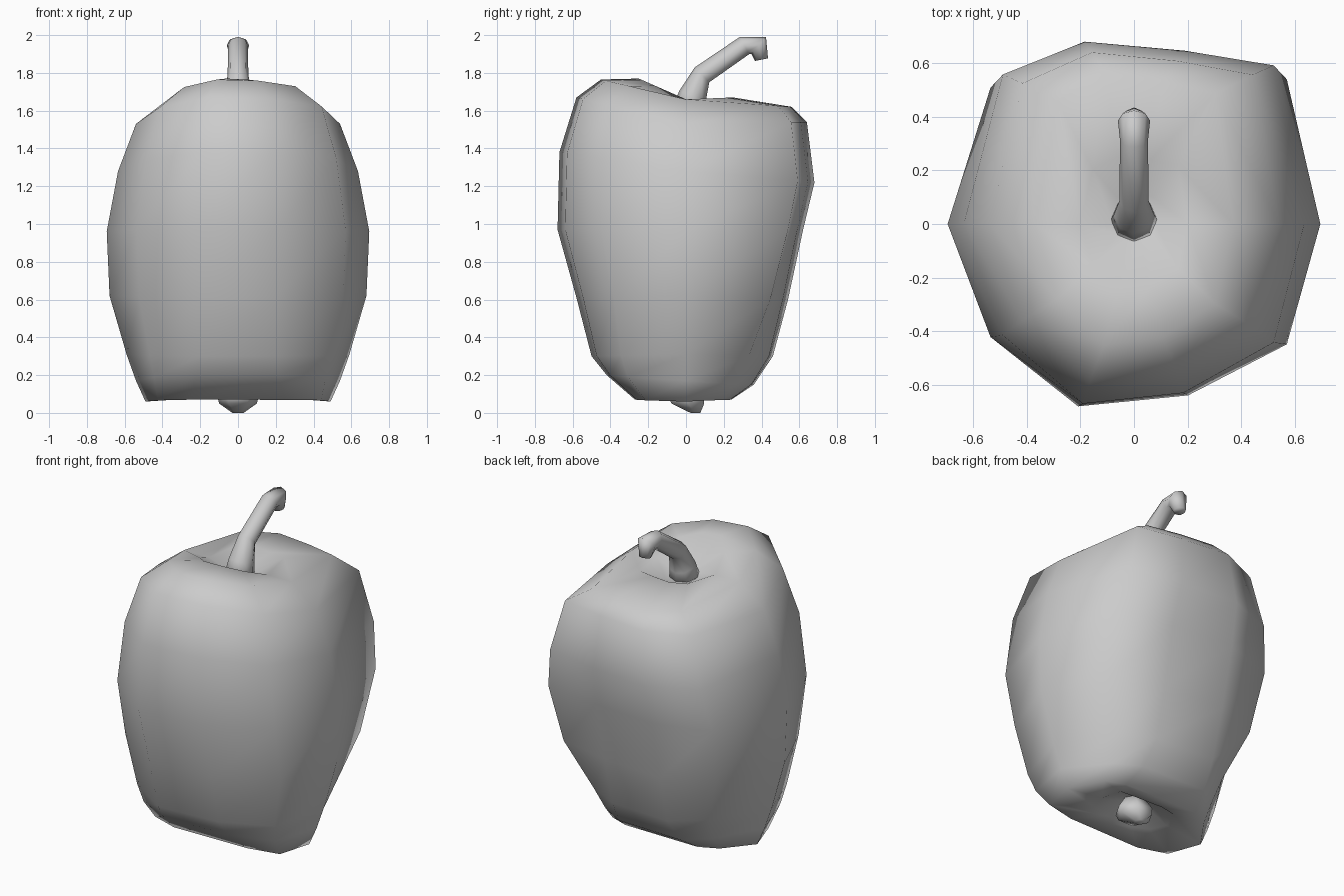
import bpy, bmesh
from math import sin, cos, pi
from mathutils import Vector

if "Cube" in bpy.data.objects:
    bpy.data.objects.remove(bpy.data.objects["Cube"])


def loft(name, rings):
    """Skin a list of equal-sized point rings and cap both ends."""
    bm = bmesh.new()
    loops = [[bm.verts.new(p) for p in ring] for ring in rings]
    n = len(loops[0])
    for a, b in zip(loops, loops[1:]):
        for i in range(n):
            j = (i + 1) % n
            bm.faces.new((a[i], a[j], b[j], b[i]))
    bm.faces.new(loops[0][::-1])
    bm.faces.new(loops[-1])
    bmesh.ops.recalc_face_normals(bm, faces=bm.faces)
    for f in bm.faces:
        f.smooth = True
    mesh = bpy.data.meshes.new(name)
    bm.to_mesh(mesh)
    bm.free()
    obj = bpy.data.objects.new(name, mesh)
    bpy.context.collection.objects.link(obj)
    return obj


# Body: one lobed cross-section, rescaled at each height
section = [(1, 0), (.82, .87), (.3, .95), (-.29, 1), (-.77, .82),
           (-1, 0), (-.77, -.62), (-.3, -1), (.29, -.94), (.82, -.66)]
# half width, front y, back y, z at front / sides / back, squareness, back corner pinch
levels = [
    (.08, -.08, .08, .16, .16, .16, 1, 1),
    (.24, -.14, .14, .09, .09, .09, .8, 1),
    (.49, -.27, .24, .07, .06, .07, .55, .85),
    (.54, -.42, .36, .20, .17, .15, .75, .8),
    (.59, -.50, .46, .30, .31, .30, .9, .82),
    (.68, -.58, .54, .61, .62, .60, 1, .95),
    (.695, -.68, .62, .97, .96, .97, 1, 1),
    (.635, -.67, .68, 1.38, 1.28, 1.22, 1, 1),
    (.54, -.58, .64, 1.67, 1.53, 1.54, 1, 1),
    (.37, -.45, .56, 1.765, 1.66, 1.62, 1, 1),
    (.20, -.25, .25, 1.77, 1.66, 1.67, 1, 1),
    (.08, -.06, .12, 1.63, 1.61, 1.60, 1, 1),
]


def power(v, p):
    return abs(v) ** p * (1 if v >= 0 else -1)


def body_ring(hx, yf, yb, zf, zs, zb, p, pinch):
    ring = []
    for u, v in section:
        k = pinch if v > .5 and abs(u) > .5 else 1
        y = k * power(v, p) * (yb if v > 0 else -yf)
        z = zs + ((zb if v > 0 else zf) - zs) * abs(v)
        ring.append((k * hx * power(u, p), y, z))
    return ring


loft("pepper_body", [body_ring(*lv) for lv in levels])

# Stem: bent tube in the y-z plane (y, z, radius)
path = [(.01, 1.58, .09), (.035, 1.68, .075), (.085, 1.79, .055),
        (.31, 1.945, .052), (.385, 1.945, .06), (.40, 1.87, .035)]
stem = []
for i, (y, z, r) in enumerate(path):
    a, b = path[max(i - 1, 0)], path[min(i + 1, len(path) - 1)]
    t = Vector((0, b[0] - a[0], b[1] - a[1])).normalized()
    side = Vector((1, 0, 0))
    up = side.cross(t)
    stem.append([Vector((0, y, z)) + r * (cos(k * pi / 4) * side + sin(k * pi / 4) * up)
                 for k in range(8)])
loft("stem", stem)

# Small knob in the underside hollow, leaning back
knob = [(.03, .05, .0), (.10, .01, .05), (.11, 0, .09), (.06, 0, .17)]
loft("blossom_end", [[(r * cos(k * pi / 3), y + r * sin(k * pi / 3), z) for k in range(6)]
                     for r, y, z in knob])
